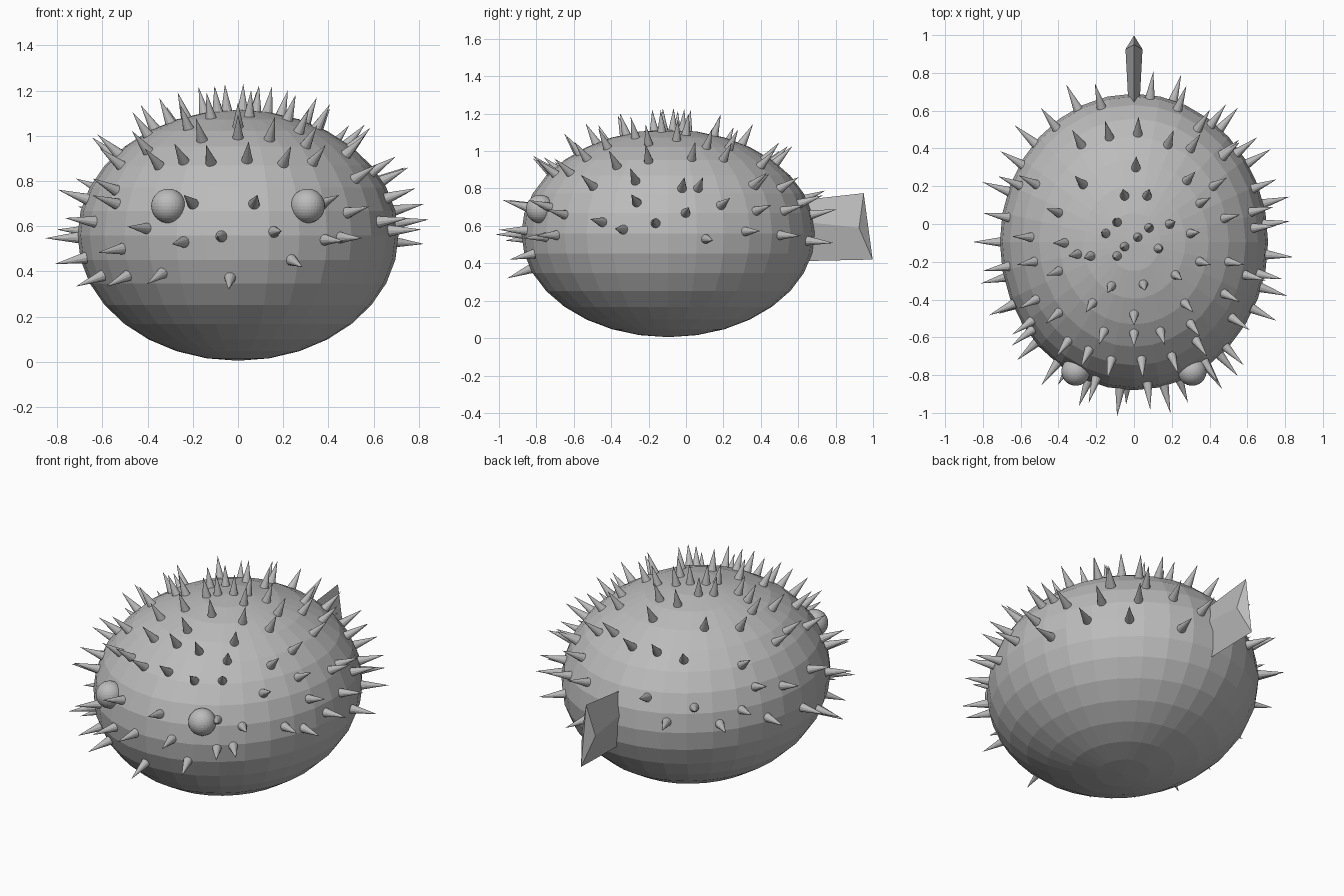
import bpy
import bmesh
from math import sqrt, radians, cos, sin
from mathutils import Vector, Matrix

cube = bpy.data.objects.get("Cube")
if cube:
    bpy.data.objects.remove(cube, do_unlink=True)

CENTRE = Vector((0, -.095, .56))
RADII = Vector((.71, .785, .555))

grey = bpy.data.materials.new("plain grey")
grey.use_nodes = True
COLOUR = (.5, .5, .5, 1)
grey.diffuse_color = COLOUR
grey.node_tree.nodes["Principled BSDF"].inputs["Base Color"].default_value = COLOUR


def add_object(name, bm):
    mesh = bpy.data.meshes.new(name)
    bmesh.ops.recalc_face_normals(bm, faces=bm.faces)
    bm.to_mesh(mesh)
    bm.free()
    mesh.materials.append(grey)
    obj = bpy.data.objects.new(name, mesh)
    bpy.context.collection.objects.link(obj)
    return obj


def ellipsoid(name, centre, radii, segments, rings):
    bm = bmesh.new()
    matrix = Matrix.Translation(centre) @ Matrix.Diagonal((*radii, 1))
    bmesh.ops.create_uvsphere(bm, u_segments=segments, v_segments=rings,
                              radius=1, matrix=matrix)
    return add_object(name, bm)


# Round faceted body and bulging eyes
ellipsoid("body", CENTRE, RADII, 32, 16)
for side, name in ((1, "left_eye"), (-1, "right_eye")):
    ellipsoid(name, Vector((side * .308, -.78, .69)), (.076,) * 3, 32, 16)

# Tail fin: diamond section that flares backwards, with a notched rear edge
bm = bmesh.new()
front, rear = [
    [bm.verts.new(p) for p in ((0, y_top, z_top), (w, y_mid, z_mid),
                               (0, y_low, z_low), (-w, y_mid, z_mid))]
    for y_top, z_top, w, y_mid, z_mid, y_low, z_low in (
        (.55, .73, .025, .55, .63, .55, .41),
        (.95, .775, .045, .925, .59, .998, .42))]
for i in range(4):
    j = (i + 1) % 4
    bm.faces.new((front[i], front[j], rear[j], rear[i]))
bm.faces.new(front)
for w in (1, 3):
    bm.faces.new((rear[0], rear[w], rear[2]))
add_object("tail_fin", bm)

# Spine roots on the back, as plan positions
BACK_SPINES = [
    (-.05, .15), (.07, .15), (.01, .3), (-.09, .01), (.08, -.02), (-.15, -.05),
    (.02, -.07), (.19, 0), (-.05, -.12), (-.09, -.17), (.13, -.13), (-.23, -.17),
    (-.3, -.16), (-.4, -.25), (-.12, -.33), (.05, -.32), (.22, -.27), (0, -.48),
    (-.22, -.42), (.27, -.42), (-.27, .21), (.28, .23), (-.4, .06), (.3, -.05),
    (.35, -.2), (.35, .11), (-.28, .42), (-.13, .46), (.02, .48), (.18, .42),
    (.3, .4), (-.52, .21), (-.37, -.1), (-.53, -.2), (-.55, -.07), (-.52, -.4),
    (-.4, -.47), (-.16, -.57), (0, -.58), (.14, -.57), (.3, -.53), (.48, -.37),
    (.5, -.2), (.48, .03), (.42, .2), (.47, .37), (-.35, -.62), (-.24, -.67),
    (-.12, -.72), (.04, -.72), (.2, -.7), (.33, -.62)]

# Spine roots around the flanks, as turn in degrees and height
LEFT_SPINES = [
    (15, .53), (32, .57), (38, .68), (7, .67), (-5, .615), (-18, .58),
    (-27, .62), (-13, .725), (6, .8), (13, .8), (22, .71), (-35, .81),
    (-15, .84), (-50, .55), (-46, .66), (50, .55), (54, .68), (73, .52),
    (41, .82), (58, .8), (70, .72), (83, .66)]
FRONT_SPINES = [
    (-110, .53), (-96, .555), (-77, .575), (-84, .7), (-107, .7), (-125, .59),
    (-142, .7), (-70, .45), (-93, .37), (-120, .39), (-137, .38), (-137, .5),
    (-57, .54), (-57, .7)]
RIGHT_SPINES = [
    (180, .55), (160, .58), (148, .66), (194, .46), (206, .38), (205, .62),
    (190, .72), (170, .72), (156, .76), (138, .6), (127, .7), (215, .76),
    (115, .62), (105, .74)]


def back_root(x, y):
    u, v = x / RADII.x, (y - CENTRE.y) / RADII.y
    return Vector((u, v, sqrt(max(0, 1 - u * u - v * v))))


def flank_root(turn, z):
    w = (z - CENTRE.z) / RADII.z
    r = sqrt(1 - w * w)
    return Vector((r * cos(radians(turn)), r * sin(radians(turn)), w))


roots = [back_root(*p) for p in BACK_SPINES]
roots += [flank_root(*p) for p in LEFT_SPINES + FRONT_SPINES + RIGHT_SPINES]

# Conical spines, leaning between the surface normal and straight outward
bm = bmesh.new()
SUNK = .02
for unit in roots:
    outward = unit * RADII
    normal = Vector([u / r for u, r in zip(unit, RADII)]).normalized()
    direction = (normal * .6 + outward.normalized() * .4).normalized()
    length = .145 - .03 * abs(unit.z) + SUNK
    middle = CENTRE + outward + direction * (length / 2 - SUNK)
    turn = direction.to_track_quat('Z', 'Y').to_matrix().to_4x4()
    bmesh.ops.create_cone(bm, cap_ends=True, segments=12, radius1=.028,
                          radius2=0, depth=length,
                          matrix=Matrix.Translation(middle) @ turn)
bmesh.ops.remove_doubles(bm, verts=bm.verts, dist=.0001)
add_object("spines", bm)
